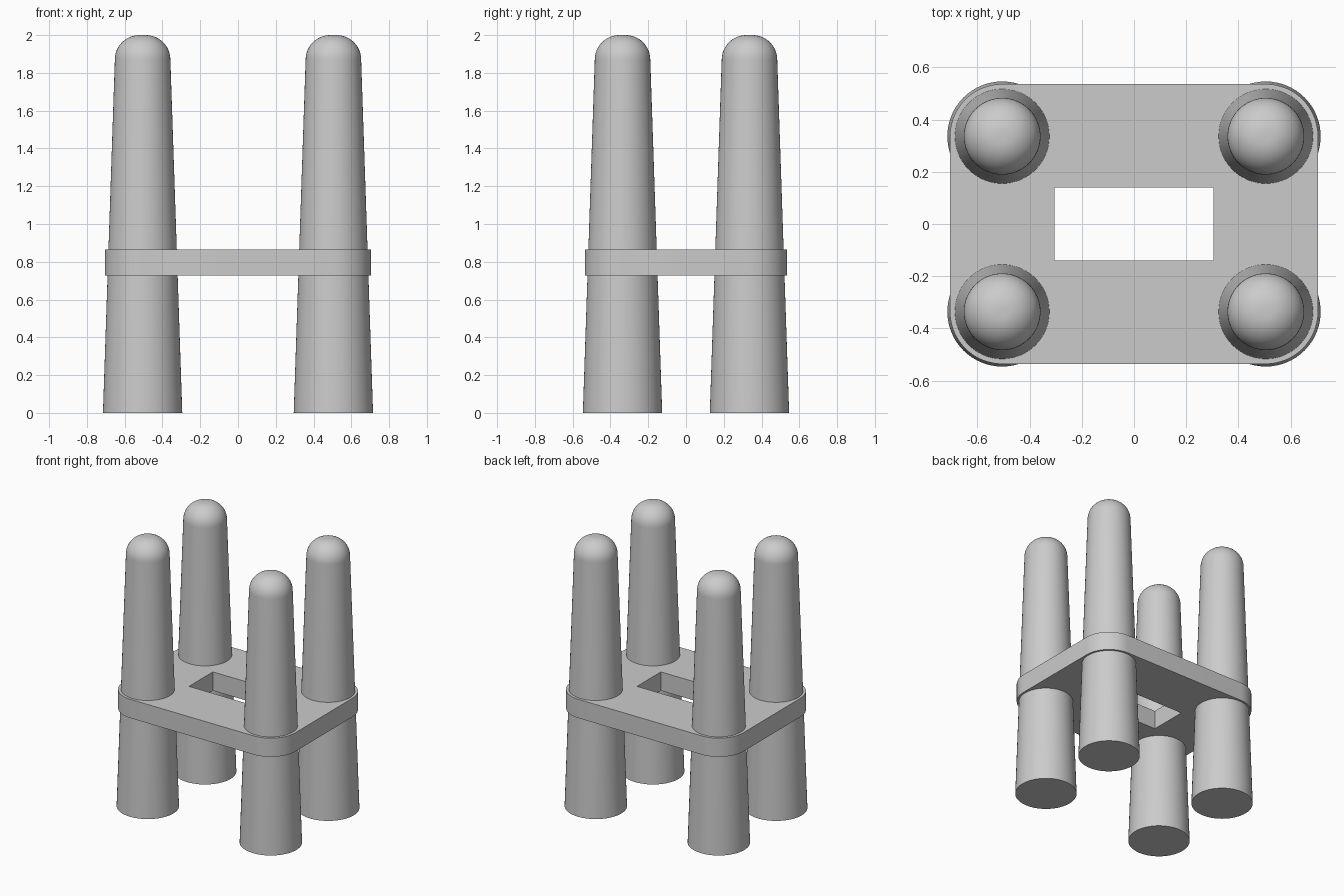
import bpy, bmesh
from math import sin, cos, pi, radians
from mathutils import Matrix

if "Cube" in bpy.data.objects:
    bpy.data.objects.remove(bpy.data.objects["Cube"])

grey = bpy.data.materials.new("plain_grey")
grey.use_nodes = True
colour = (0.6, 0.6, 0.6, 1)
grey.diffuse_color = colour
grey.node_tree.nodes["Principled BSDF"].inputs["Base Color"].default_value = colour

LEG_X, LEG_Y = 0.505, 0.336
BASE_R, TOP_R, FILLET = 0.21, 0.147, 0.13
HEIGHT, SIDES = 2.0, 64


def finish(obj):
    bpy.ops.object.select_all(action="DESELECT")
    obj.select_set(True)
    bpy.context.view_layer.objects.active = obj
    bpy.ops.object.shade_smooth_by_angle(angle=radians(30))


# Tapered leg with a rounded top, lathed from a half profile
def make_leg(name, x, y):
    flat = TOP_R - FILLET
    arc = [(flat + FILLET * cos(a), HEIGHT - FILLET + FILLET * sin(a))
           for a in (i * pi / 2 / 12 for i in range(13))]
    profile = [(0, 0), (BASE_R, 0)] + arc + [(0, HEIGHT)]
    bm = bmesh.new()
    verts = [bm.verts.new((r, 0, z)) for r, z in profile]
    edges = [bm.edges.new(pair) for pair in zip(verts, verts[1:])]
    bmesh.ops.spin(bm, geom=verts + edges, cent=(0, 0, 0), axis=(0, 0, 1),
                   angle=2 * pi, steps=SIDES)
    bmesh.ops.remove_doubles(bm, verts=bm.verts, dist=0.0005)
    bmesh.ops.recalc_face_normals(bm, faces=bm.faces)
    mesh = bpy.data.meshes.new(name)
    bm.to_mesh(mesh)
    bm.free()
    mesh.materials.append(grey)
    obj = bpy.data.objects.new(name, mesh)
    obj.location = (x, y, 0)
    bpy.context.collection.objects.link(obj)
    finish(obj)


for end, sy in (("front", -1), ("back", 1)):
    for side, sx in (("left", 1), ("right", -1)):
        make_leg(f"{end}_{side}_leg", sx * LEG_X, sy * LEG_Y)


# Rounded plate joining the legs, with a rectangular opening
def add_outline(curve, points):
    spline = curve.splines.new("POLY")
    spline.points.add(len(points) - 1)
    for p, (x, y) in zip(spline.points, points):
        p.co = (x, y, 0, 1)
    spline.use_cyclic_u = True


PLATE_LOW, PLATE_HIGH, CORNER = 0.727, 0.866, 0.2
signs = [(1, 1), (-1, 1), (-1, -1), (1, -1)]
outer = []
for k, (sx, sy) in enumerate(signs):
    for i in range(17):
        a = (k + i / 16) * pi / 2
        outer.append((sx * LEG_X + CORNER * cos(a), sy * LEG_Y + CORNER * sin(a)))

outline = bpy.data.curves.new("plate_outline", "CURVE")
outline.dimensions = "2D"
outline.fill_mode = "BOTH"
outline.extrude = (PLATE_HIGH - PLATE_LOW) / 2
add_outline(outline, outer)
add_outline(outline, [(sx * 0.304, sy * 0.14) for sx, sy in signs])
outline_obj = bpy.data.objects.new("plate_outline", outline)
bpy.context.collection.objects.link(outline_obj)
bpy.context.view_layer.update()

mesh = bpy.data.meshes.new_from_object(
    outline_obj.evaluated_get(bpy.context.evaluated_depsgraph_get()))
bpy.data.objects.remove(outline_obj)
mesh.transform(Matrix.Translation((0, 0, (PLATE_LOW + PLATE_HIGH) / 2)))
bm = bmesh.new()
bm.from_mesh(mesh)
bmesh.ops.remove_doubles(bm, verts=bm.verts, dist=0.0001)
bmesh.ops.recalc_face_normals(bm, faces=bm.faces)
bm.to_mesh(mesh)
bm.free()
mesh.name = "connecting_plate"
mesh.materials.clear()
mesh.materials.append(grey)
plate = bpy.data.objects.new("connecting_plate", mesh)
bpy.context.collection.objects.link(plate)
finish(plate)
